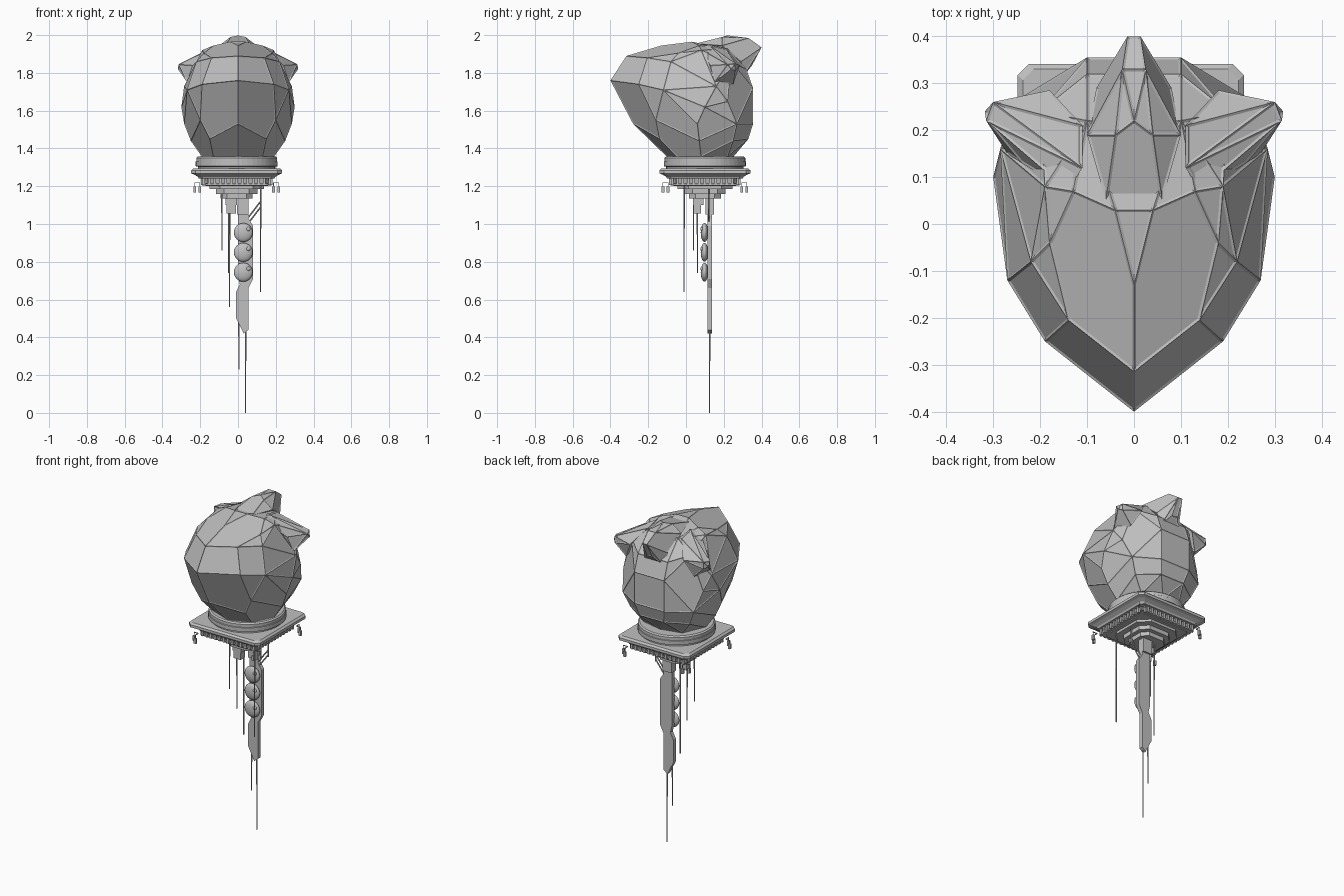
import bpy
import bmesh
import math
from mathutils import Vector, Matrix

default = bpy.data.objects.get("Cube")
if default:
    bpy.data.objects.remove(default, do_unlink=True)

grey = bpy.data.materials.new("plain grey")
grey.use_nodes = True
grey.diffuse_color = (0.53, 0.53, 0.53, 1)
grey.node_tree.nodes["Principled BSDF"].inputs["Base Color"].default_value = grey.diffuse_color

AXIS = Vector((-0.007, 0.1, 0))  # vertical axis of the platform


def finish(bm, name, smooth=False):
    bmesh.ops.recalc_face_normals(bm, faces=bm.faces)
    mesh = bpy.data.meshes.new(name)
    bm.to_mesh(mesh)
    bm.free()
    mesh.materials.append(grey)
    for poly in mesh.polygons:
        poly.use_smooth = smooth
    obj = bpy.data.objects.new(name, mesh)
    bpy.context.collection.objects.link(obj)
    return obj


def faceted_shell(name, points, sides):
    """Convex faceted shell whose panels sit slightly below flat ribs."""
    bm = bmesh.new()
    placed = {(s * x, y, z) for x, y, z in points for s in sides}
    for co in sorted(placed):
        bm.verts.new(co)
    hull = bmesh.ops.convex_hull(bm, input=bm.verts)
    loose = {g for g in hull["geom_interior"] + hull["geom_unused"]
             if isinstance(g, bmesh.types.BMVert)}
    bmesh.ops.delete(bm, geom=list(loose), context="VERTS")
    bmesh.ops.dissolve_limit(bm, angle_limit=math.radians(7),
                             verts=bm.verts, edges=bm.edges)
    bmesh.ops.recalc_face_normals(bm, faces=bm.faces)
    bmesh.ops.inset_individual(bm, faces=bm.faces[:], thickness=0.005,
                               depth=-0.003, use_even_offset=True)
    finish(bm, name)


def loft(name, outline, profile):
    """Stack scaled copies of an outline; profile holds (half width, z)."""
    bm = bmesh.new()
    rings = [[bm.verts.new(AXIS + Vector((x * r, y * r, z))) for x, y in outline]
             for r, z in profile]
    n = len(outline)
    for low, high in zip(rings, rings[1:]):
        for i in range(n):
            j = (i + 1) % n
            bm.faces.new((low[i], low[j], high[j], high[i]))
    bm.faces.new(rings[0])
    bm.faces.new(rings[-1])
    finish(bm, name)


def add_box(bm, centre, size):
    bmesh.ops.create_cube(bm, size=1, matrix=Matrix.Translation(centre)
                          @ Matrix.Diagonal((*size, 1)))


def rod(name, start, end, radius=0.003):
    a, b = Vector(start), Vector(end)
    bm = bmesh.new()
    turn = (b - a).to_track_quat("Z", "Y").to_matrix().to_4x4()
    bmesh.ops.create_cone(bm, cap_ends=True, segments=8, radius1=radius,
                          radius2=radius, depth=(b - a).length,
                          matrix=Matrix.Translation((a + b) / 2) @ turn)
    finish(bm, name)


# Faceted dome with a pointed front
dome = [
    (0, -.1, 1.355), (.13, -.05, 1.355), (.19, .08, 1.355), (.13, .22, 1.355), (0, .25, 1.355),
    (0, -.2, 1.45), (.15, -.14, 1.45), (.25, .07, 1.44), (.2, .25, 1.44), (.08, .33, 1.45),
    (0, -.28, 1.53), (.2, -.16, 1.55), (.285, .06, 1.53), (.24, .27, 1.53), (.1, .355, 1.53),
    (.3, .1, 1.62), (.27, .22, 1.65), (.1, .355, 1.72),
    (0, -.4, 1.76), (.19, -.25, 1.74), (.27, -.12, 1.71), (.285, .16, 1.73),
    (0, -.315, 1.89), (.14, -.205, 1.88), (.22, -.08, 1.86),
    (0, -.13, 1.945), (.18, -.04, 1.905), (.13, .07, 1.945), (.04, .03, 1.965),
    (.19, .08, 1.92), (.1, .22, 1.93), (.2, .24, 1.86), (.1, .32, 1.82),
]
faceted_shell("dome", dome, (1, -1))

# Rear crest and the two side horns
crest = [
    (.06, .05, 1.955), (.04, .19, 1.99), (0, .22, 1.998), (.025, .33, 1.985),
    (.014, .4, 1.935), (.02, .35, 1.84), (.1, .19, 1.945), (.08, .29, 1.86), (.06, .31, 1.79),
]
faceted_shell("rear_crest", crest, (1, -1))
horn = [
    (.11, .12, 1.95), (.14, .07, 1.93), (.11, .21, 1.93), (.24, .13, 1.84),
    (.18, .285, 1.84), (.27, .15, 1.75), (.23, .25, 1.74),
    (.3, .26, 1.85), (.315, .22, 1.845), (.318, .24, 1.82), (.3, .26, 1.81),
]
for side, label in ((1, "left"), (-1, "right")):
    faceted_shell(label + "_horn", horn, (side,))

# Round collar under the dome
circle = [(math.cos(math.tau * i / 48), math.sin(math.tau * i / 48)) for i in range(48)]
loft("collar", circle, [(.205, 1.285), (.205, 1.303), (.217, 1.306), (.217, 1.33),
                        (.214, 1.332), (.214, 1.35), (.206, 1.357)])

# Square platform with clipped corners and stepped underside
clipped = [(1, -.9), (1, .9), (.9, 1), (-.9, 1), (-1, .9), (-1, -.9), (-.9, -1), (.9, -1)]
loft("platform", clipped, [(.2, 1.24), (.205, 1.25), (.225, 1.262), (.241, 1.268),
                           (.241, 1.284), (.23, 1.294)])
loft("gallery_core", clipped, [(.165, 1.2), (.175, 1.25)])
loft("gallery_rail", clipped, [(.183, 1.205), (.187, 1.215)])
notched = [(1, -.6), (1, .6), (.6, 1), (-.6, 1), (-1, .6), (-1, -.6), (-.6, -1), (.6, -1)]
for i, (half, low, high) in enumerate([(.145, 1.185, 1.205), (.11, 1.16, 1.19), (.085, 1.135, 1.165)]):
    loft(f"under_step_{i}", notched, [(half, low), (half, high)])

# Gallery posts and hanging lanterns repeat on all four sides
posts, lanterns = bmesh.new(), bmesh.new()
for quarter in range(4):
    spin = Matrix.Translation(AXIS) @ Matrix.Rotation(quarter * math.pi / 2, 4, "Z")
    bracket = (.004, .03, .004) if quarter % 2 == 0 else (.03, .004, .004)
    for i in range(-6, 7):
        add_box(posts, spin @ Vector((i * .029, .183, 1.228)), (.013, .013, .045))
    for i in (-.195, .195):
        add_box(lanterns, spin @ Vector((i, .222, 1.205)), (.003, .003, .03))
        add_box(lanterns, spin @ Vector((i, .209, 1.218)), bracket)
        add_box(lanterns, spin @ Vector((i, .222, 1.183)), (.014, .014, .03))
finish(posts, "gallery_posts")
finish(lanterns, "hanging_lanterns")

# Equipment boxes beneath the platform
boxes = bmesh.new()
add_box(boxes, (-.035, .065, 1.12), (.06, .055, .04))
add_box(boxes, (-.035, .06, 1.08), (.05, .04, .05))
add_box(boxes, (.025, .125, 1.1), (.06, .045, .1))
finish(boxes, "equipment_boxes")

# Flat mast blade
outline = [(0, 1.15), (.055, 1.15), (.055, 1.03), (.08, .99), (.08, .71), (.055, .66),
           (.055, .44), (.03, .42), (0, .48), (-.01, .5), (-.01, .64), (.01, .68), (0, .72)]
bm = bmesh.new()
blade = bm.faces.new([bm.verts.new((x, .113, z)) for x, z in outline])
grown = bmesh.ops.extrude_face_region(bm, geom=[blade])
bmesh.ops.translate(bm, vec=(0, .024, 0),
                    verts=[v for v in grown["geom"] if isinstance(v, bmesh.types.BMVert)])
finish(bm, "mast")

# Three lens-shaped dishes with small knobs
for i in range(3):
    z = .955 - i * .105
    for name, centre, size in (("dish", (.028, .098, z), (.05, .02, .05)),
                               ("dish_knob", (.055, .084, z + .018), (.011, .008, .011))):
        bm = bmesh.new()
        bmesh.ops.create_uvsphere(bm, u_segments=24, v_segments=12, radius=1,
                                  matrix=Matrix.Translation(centre) @ Matrix.Diagonal((*size, 1)))
        finish(bm, f"{name}_{i}", True)

# Hanging aerials: x, y, bottom, top
for i, (x, y, low, high) in enumerate([
        (.12, -.01, .64, 1.2), (-.085, .04, .86, 1.19), (-.05, .06, .74, 1.08),
        (-.045, .12, .56, 1.15), (.005, .125, .23, .52), (.04, .125, 0, .46)]):
    rod(f"aerial_{i}", (x, y, low), (x, y, high))
    rod(f"aerial_sleeve_{i}", (x, y, low + (high - low) * .6), (x, y, high), .004)

# Diagonal braces from the mast
for i, drop in enumerate((0, .03)):
    rod(f"brace_{i}", (.055, .12, 1.035 - drop), (.12, .12, 1.12 - drop), .004)
rod("brace_post", (.12, .12, 1.08), (.12, .12, 1.2), .004)
